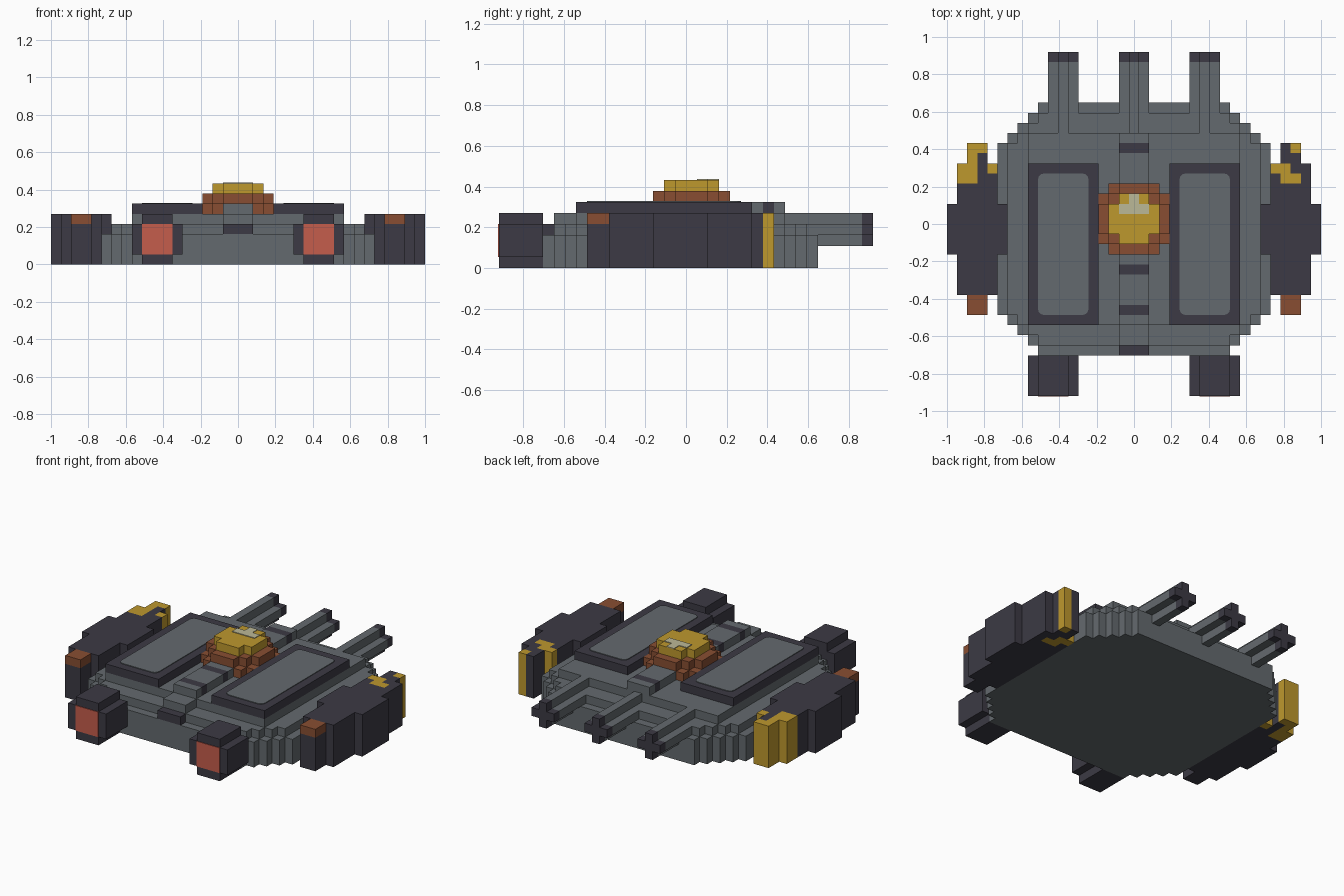
import bpy
import bmesh

default = bpy.data.objects.get("Cube")
if default:
    bpy.data.objects.remove(default, do_unlink=True)

V = 2 / 37    # one block; lengths below are counted in blocks
PLATE = 0.08  # thin plate thickness in blocks


def material(name, rgb):
    m = bpy.data.materials.new(name)
    m.use_nodes = True
    m.diffuse_color = (*rgb, 1)
    bsdf = next(n for n in m.node_tree.nodes if n.type == 'BSDF_PRINCIPLED')
    bsdf.inputs["Base Color"].default_value = (*rgb, 1)
    bsdf.inputs["Roughness"].default_value = 0.8
    return m


GRAY = material("hull gray", (0.127, 0.144, 0.156))
DARK = material("dark slate", (0.045, 0.042, 0.058))
GOLD = material("gold", (0.515, 0.314, 0.027))
PALE = material("pale gold", (0.50, 0.48, 0.31))
BROWN = material("rust brown", (0.246, 0.076, 0.032))
CORAL = material("coral red", (0.558, 0.109, 0.072))


def finish(name, bm, mat):
    """Scale from blocks to units (x centred, y counted from the front)."""
    for v in bm.verts:
        v.co = (v.co.x * V, (v.co.y - 17) * V, v.co.z * V)
    bmesh.ops.recalc_face_normals(bm, faces=bm.faces[:])
    mesh = bpy.data.meshes.new(name)
    bm.to_mesh(mesh)
    bm.free()
    mesh.materials.append(mat)
    ob = bpy.data.objects.new(name, mesh)
    bpy.context.collection.objects.link(ob)
    return ob


def prism(name, rows, z0, z1, mat, corner=0):
    """Stepped outline made of rows (y0, y1, x0, x1), extruded from z0 to z1."""
    left, right = [], []
    for y0, y1, x0, x1 in rows:
        left += [(x0, y0), (x0, y1)]
        right += [(x1, y0), (x1, y1)]
    bm = bmesh.new()
    face = bm.faces.new([bm.verts.new((x, y, z0)) for x, y in right + left[::-1]])
    new = bmesh.ops.extrude_face_region(bm, geom=[face])["geom"]
    for v in new:
        if isinstance(v, bmesh.types.BMVert):
            v.co.z = z1
    if corner:
        upright = [e for e in bm.edges
                   if abs(e.verts[0].co.z - e.verts[1].co.z) > 1e-4]
        bmesh.ops.bevel(bm, geom=upright, offset=corner, segments=3,
                        profile=0.5, affect='EDGES')
    return finish(name, bm, mat)


def box(name, x0, x1, y0, y1, z0, z1, mat, corner=0):
    return prism(name, [(y0, y1, min(x0, x1), max(x0, x1))], z0, z1, mat, corner)


def symmetric(rows):
    return [(y0, y1, -h, h) for y0, y1, h in rows]


# Hull: three stacked tiers
prism("hull_base", symmetric([
    (4, 5, 9.5), (5, 6, 10.5), (6, 7, 11.5), (7, 8, 12.5), (8, 25, 13.5),
    (25, 26, 12.5), (26, 27, 11.5), (27, 28, 10.5), (28, 29, 9.5)]), 0, 3, GRAY)
prism("hull_middle", symmetric([
    (5, 6, 9.5), (6, 7, 10.5), (7, 8, 11.5), (8, 25, 12.5),
    (25, 26, 11.5), (26, 27, 10.5), (27, 28, 9.5)]), 3, 4, GRAY)
box("hull_deck", -10.5, 10.5, 7, 26, 4, 5, GRAY)

# Central spine with dark bands, stepping down at the nose
cuts = [7, 8, 9, 12, 13, 24, 25, 26]
for n, (a, b) in enumerate(zip(cuts, cuts[1:])):
    box("spine_band" if n % 2 else "spine_segment", -1.5, 1.5, a, b, 5, 6,
        DARK if n % 2 else GRAY)
box("nose_step", -1.5, 1.5, 5, 7, 4, 5, GRAY)
box("nose_tip", -1.5, 1.5, 4, 5, 3, 4, DARK)

# Turret: two rust tiers and a gold cap with a pale highlight
prism("turret_base", symmetric([(14, 15, 2.5), (15, 20, 3.5), (20, 21, 2.5)]),
      5, 6, BROWN)
prism("turret_ring", symmetric([(14, 15, 1.5), (15, 16, 2.5), (16, 19, 3.5),
                                (19, 20, 2.5), (20, 21, 1.5)]), 6, 7, BROWN)
prism("turret_cap", symmetric([(15, 16, 1.5), (16, 19, 2.5), (19, 20, 1.5)]),
      7, 8, GOLD)
prism("turret_highlight", symmetric([(18, 19, 1.5), (19, 20, 0.5)]),
      8, 8 + PLATE, PALE)

# Rear barrels with a plus-shaped section and dark muzzles
for c in (-7, 0, 7):
    box("barrel_core", c - 0.5, c + 0.5, 26, 33, 2, 5, GRAY)
    box("muzzle_core", c - 0.5, c + 0.5, 33, 34, 2, 5, DARK)
    for s in (-1, 1):
        box("barrel_side", c + s * 0.5, c + s * 1.5, 28, 33, 3, 4, GRAY)
        box("muzzle_side", c + s * 0.5, c + s * 1.5, 33, 34, 3, 4, DARK)

# Gold and dark columns at the pod tails, outermost column first
TAILS = {-1: ["GGDD", "GGDG", "GD", "GG"], 1: ["DGGD", "DDGG", "DD", "GD"]}

for s, side in ((-1, "right"), (1, "left")):
    # Deck panels with an inset gray field
    box(side + "_panel", s * 3.5, s * 10.5, 7, 23, 5, 6, DARK)
    box(side + "_panel_field", s * 4.5, s * 9.5, 8, 22, 6, 6 + PLATE, GRAY, 0.6)

    # Front lamps
    box(side + "_lamp_core", s * 6.5, s * 9.5, 0, 4, 0, 5, DARK)
    for a in (5.5, 9.5):
        box(side + "_lamp_cheek", s * a, s * (a + 1), 0, 4, 1, 4, DARK)
    box(side + "_lamp_lens", s * 6.5, s * 9.5, -PLATE, 0, 1, 4, CORAL)

    # Side pod: stepped body, capped nose, inner lug and tail columns
    rows = [(y0, y1, *sorted((s * a, s * b))) for y0, y1, a, b in
            ((10, 14, 13.5, 17.5), (14, 19, 13.5, 18.5), (19, 21, 13.5, 17.5))]
    prism(side + "_pod", rows, 0, 5, DARK)
    box(side + "_pod_lug", s * 12.5, s * 13.5, 14, 19, 3, 5, DARK)
    box(side + "_pod_nose", s * 14.5, s * 16.5, 8, 10, 0, 4, DARK)
    box(side + "_pod_nose_cap", s * 14.5, s * 16.5, 8, 10, 4, 5, BROWN)
    for j, row in enumerate(TAILS[s]):
        outer = 17.5 if len(row) == 4 else 16.5
        for k, key in enumerate(row):
            box(side + "_pod_tail", s * (outer - k), s * (outer - k - 1),
                21 + j, 22 + j, 0, 5, GOLD if key == "G" else DARK)
